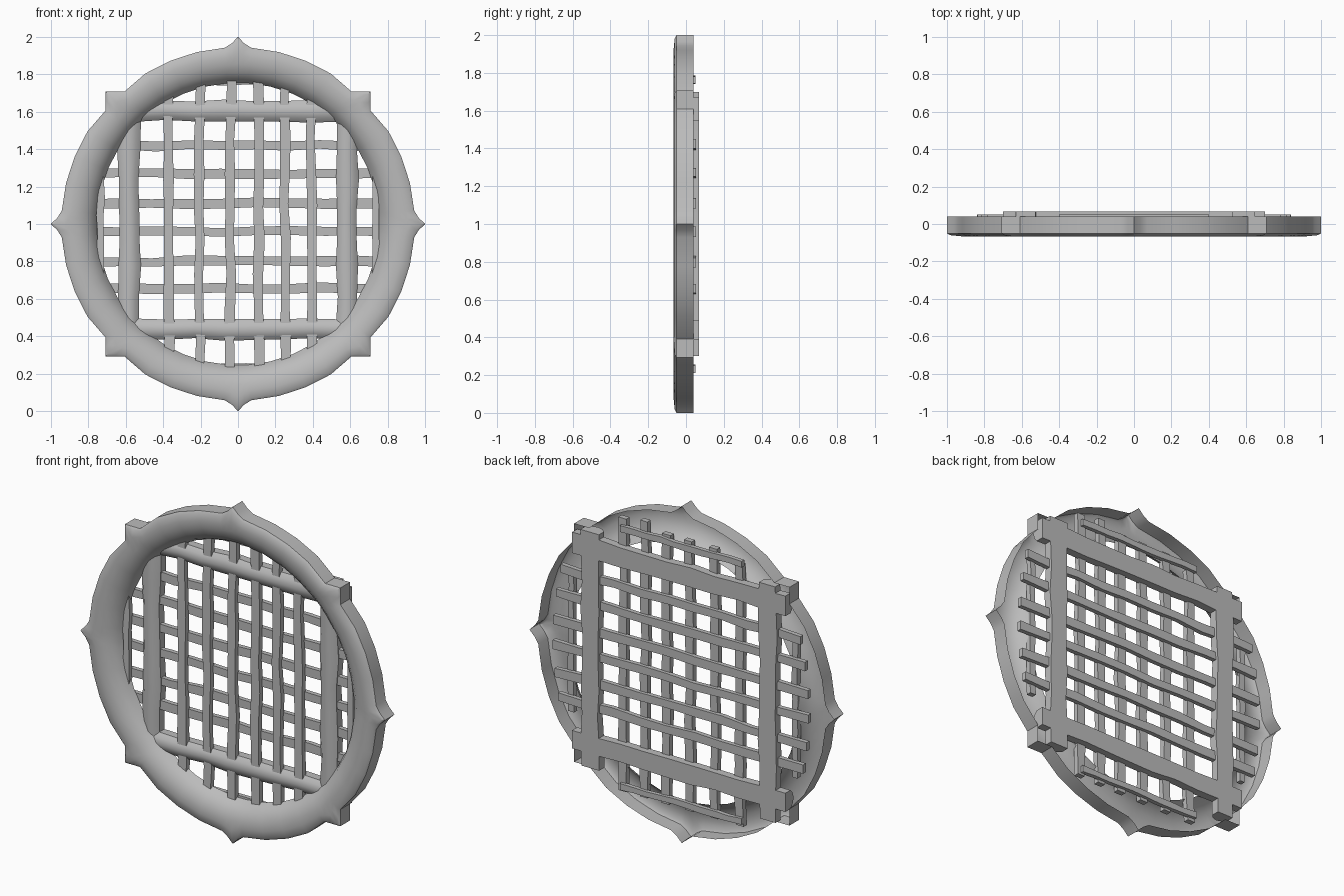
import bpy, bmesh, math, random
from mathutils import Vector

random.seed(4)
if "Cube" in bpy.data.objects:
    bpy.data.objects.remove(bpy.data.objects["Cube"])

grey = bpy.data.materials.new("stone_grey")
grey.use_nodes = True
COLOUR = (0.5, 0.5, 0.5, 1)
grey.diffuse_color = COLOUR
grey.node_tree.nodes["Principled BSDF"].inputs["Base Color"].default_value = COLOUR


def finish(bm, name, angle):
    mesh = bpy.data.meshes.new(name)
    bm.to_mesh(mesh)
    bm.free()
    mesh.materials.append(grey)
    ob = bpy.data.objects.new(name, mesh)
    bpy.context.collection.objects.link(ob)
    bpy.ops.object.select_all(action="DESELECT")
    ob.select_set(True)
    bpy.context.view_layer.objects.active = ob
    bpy.ops.object.shade_smooth_by_angle(angle=math.radians(angle))


# Domed ring, open at the back, with eight points around the rim
R_IN, R_OUT = 0.755, 0.945
PROFILE = [(1, 0.04), (1, -0.05), (0.93, -0.06), (0.72, -0.066),
           (0.5, -0.062), (0.28, -0.045), (0.1, -0.015), (0, 0.02)]
SPIKE = 0.075


def rim_radius(offset, diagonal):
    d = abs(offset)
    if d > SPIKE + 0.001:
        return R_OUT
    if diagonal:
        return 1 / (math.cos(d) + math.sin(d))
    return R_OUT + 0.055 * (1 - d / SPIKE) ** 1.5


def build_ring():
    bm = bmesh.new()
    loops = []
    gap = math.pi / 4 - 2 * SPIKE
    offsets = [-SPIKE, -0.035, 0, 0.035] + [SPIKE + gap * i / 4 for i in range(4)]
    for k in range(8):
        for off in offsets:
            a = k * math.pi / 4 + off
            rim = rim_radius(off, k % 2 == 1)
            loop = []
            for t, y in PROFILE:
                # the points fade out towards the crest of the dome
                r = R_IN + t * (R_OUT - R_IN) + (rim - R_OUT) * max(0, t - 0.4) / 0.6
                loop.append(bm.verts.new((r * math.cos(a), y, 1 + r * math.sin(a))))
            loops.append(loop)
    for i, loop in enumerate(loops):
        after = loops[(i + 1) % len(loops)]
        for j in range(len(PROFILE) - 1):
            bm.faces.new((loop[j], loop[j + 1], after[j + 1], after[j]))
    bmesh.ops.recalc_face_normals(bm, faces=bm.faces)
    finish(bm, "ring", 35)


# Uneven bar: a cross-section swept along a slightly wandering line
def build_bar(name, upright, centre, start, end, half, section, wander):
    bm = bmesh.new()
    steps = 9
    loops = []
    for i in range(steps + 1):
        along = start + (end - start) * i / steps
        mid = centre + random.uniform(-wander, wander)
        h = half * random.uniform(0.88, 1.1)
        loop = []
        for s, y in section:
            across = mid + s * h
            co = (across, y, 1 + along) if upright else (along, y, 1 + across)
            loop.append(bm.verts.new(co))
        loops.append(loop)
    n = len(section)
    for a, b in zip(loops, loops[1:]):
        for j in range(n):
            k = (j + 1) % n
            bm.faces.new((a[j], a[k], b[k], b[j]))
    bm.faces.new(loops[0])
    bm.faces.new(loops[-1])
    bmesh.ops.recalc_face_normals(bm, faces=bm.faces)
    finish(bm, name, 35)


def box_section(front, back):
    return [(-1, back), (-1, front), (1, front), (1, back)]


build_ring()

# Square frame with rounded fronts and flat backs
DOMED = [(-1, 0.068), (-1, 0.02), (-0.6, 0.0), (0, -0.01),
         (0.6, 0.0), (1, 0.02), (1, 0.068)]
for name, side in (("right", -1), ("left", 1)):
    build_bar("frame_" + name, True, side * 0.582, -0.7, 0.7, 0.057, DOMED, 0.004)
for name, c in (("bottom", -0.562), ("top", 0.605)):
    build_bar("frame_" + name, False, c, -0.7, 0.7, 0.057, DOMED, 0.004)

# Upright slats in front, level slats behind
UPRIGHT = [(-0.37, 0.75), (-0.205, 0.8), (-0.04, 0.8),
           (0.11, 0.8), (0.25, 0.84), (0.392, 0.82)]
for i, (x, top) in enumerate(UPRIGHT):
    build_bar(f"upright_slat_{i}", True, x, -0.8, top, 0.026,
              box_section(0.0, 0.032), 0.006)
LEVEL = [0.42, 0.27, 0.11, -0.04, -0.2, -0.345]
for i, z in enumerate(LEVEL):
    reach = 0.84 - 0.3 * z * z
    build_bar(f"level_slat_{i}", False, z, -reach, reach, 0.025,
              box_section(0.025, 0.052), 0.006)

# Short tie strips behind the ring's opening
for i, side in enumerate((-1, 1)):
    build_bar(f"side_tie_{i}", True, side * 0.735, -0.42, 0.42, 0.018,
              box_section(0.0, 0.03), 0.004)
    build_bar(f"end_tie_{i}", False, side * 0.765, -0.4, 0.4, 0.018,
              box_section(0.025, 0.05), 0.004)
